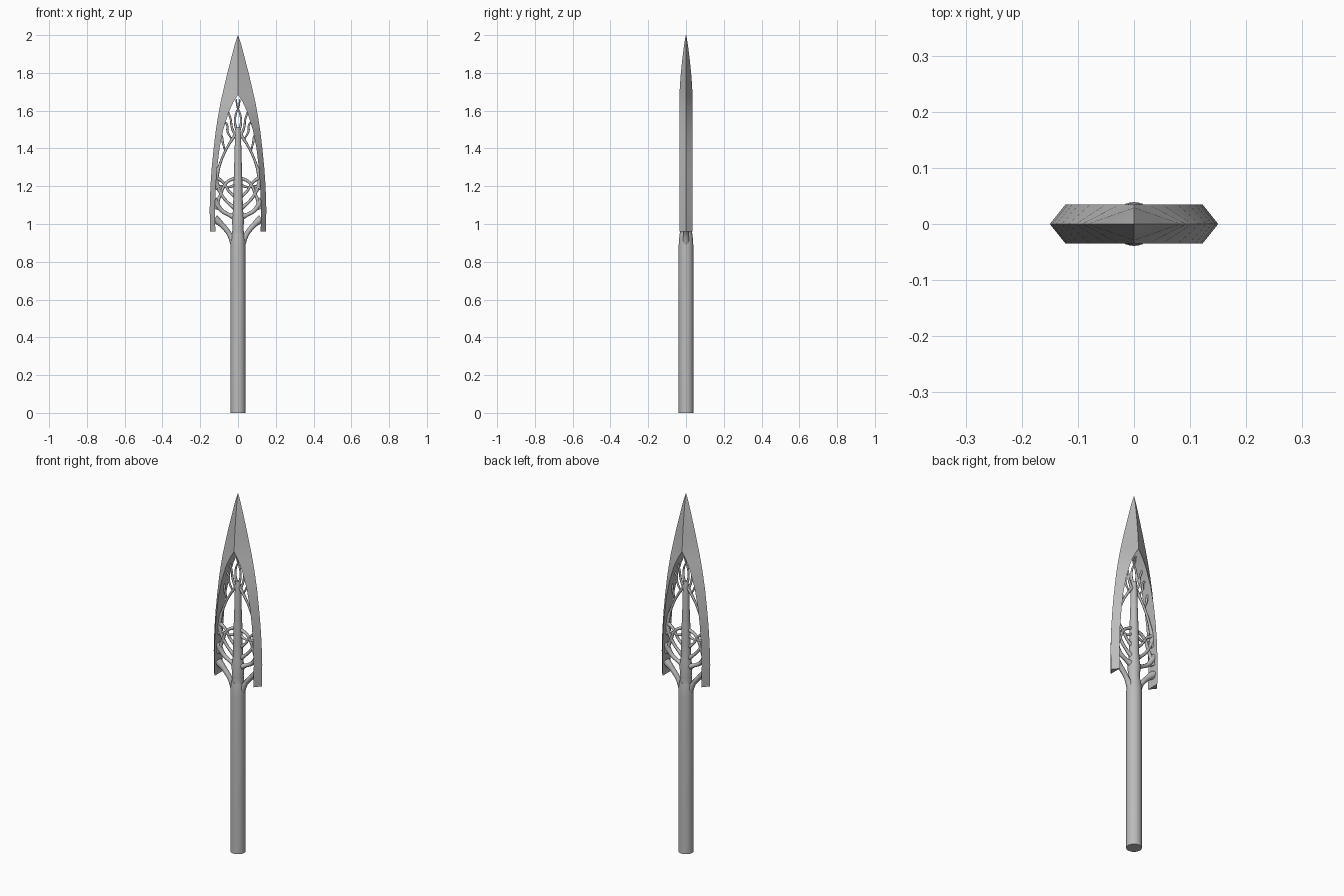
import bpy, bmesh, math
from math import cos, sin, radians

if "Cube" in bpy.data.objects:
    bpy.data.objects.remove(bpy.data.objects["Cube"], do_unlink=True)

steel = bpy.data.materials.new("grey_steel")
steel.use_nodes = True
GREY = (0.5, 0.5, 0.5, 1)
steel.diffuse_color = GREY
steel.node_tree.nodes["Principled BSDF"].inputs["Base Color"].default_value = GREY


def add_mesh(name, bm, angle):
    bmesh.ops.remove_doubles(bm, verts=bm.verts, dist=1e-5)
    bmesh.ops.recalc_face_normals(bm, faces=bm.faces)
    mesh = bpy.data.meshes.new(name)
    bm.to_mesh(mesh)
    bm.free()
    mesh.materials.append(steel)
    ob = bpy.data.objects.new(name, mesh)
    bpy.context.collection.objects.link(ob)
    bpy.ops.object.select_all(action='DESELECT')
    ob.select_set(True)
    bpy.context.view_layer.objects.active = ob
    bpy.ops.object.shade_smooth_by_angle(angle=radians(angle))
    return ob


def lathe(name, profile, sides=32):
    bm = bmesh.new()
    rings = [[bm.verts.new((r * cos(math.tau * i / sides), r * sin(math.tau * i / sides), z))
              for i in range(sides)] for r, z in profile]
    for a, b in zip(rings, rings[1:]):
        for i in range(sides):
            j = (i + 1) % sides
            bm.faces.new((a[i], a[j], b[j], b[i]))
    bm.faces.new(rings[0])
    bm.faces.new(rings[-1])
    return add_mesh(name, bm, 40)


def branches(name, paths):
    """Tapered tubes in the blade plane, each mirrored left to right."""
    curve = bpy.data.curves.new(name, 'CURVE')
    curve.dimensions = '3D'
    curve.bevel_depth = 1
    curve.bevel_resolution = 2
    curve.resolution_u = 8
    curve.use_fill_caps = True
    for path in paths:
        for side in (1, -1):
            spline = curve.splines.new('BEZIER')
            spline.bezier_points.add(len(path) - 1)
            for p, (x, z, r) in zip(spline.bezier_points, path):
                p.co = (side * x, 0, z)
                p.radius = r
                p.handle_left_type = p.handle_right_type = 'AUTO'
    curve.materials.append(steel)
    ob = bpy.data.objects.new(name, curve)
    bpy.context.collection.objects.link(ob)
    return ob


# Blade: outer edge (x, z), then inner rim or centre ridge (x, z, half thickness)
T = 0.035
BLADE = [
    (.148, .96, .120, .96, T), (.150, 1.08, .122, 1.08, T),
    (.146, 1.2, .118, 1.2, T), (.139, 1.3, .110, 1.3, T),
    (.129, 1.4, .098, 1.4, T), (.117, 1.5, .078, 1.5, T),
    (.104, 1.58, .05, 1.59, T), (.093, 1.64, .025, 1.645, T),
    (.083, 1.685, 0, 1.685, T), (.061, 1.78, 0, 1.78, .029),
    (.038, 1.87, 0, 1.87, .02), (.017, 1.95, 0, 1.95, .01),
    (.001, 2, 0, 2, .001)]
bm = bmesh.new()
for s in (1, -1):
    edge = [bm.verts.new((s * b[0], 0, b[1])) for b in BLADE]
    front = [bm.verts.new((s * b[2], -b[4], b[3])) for b in BLADE]
    back = [bm.verts.new((s * b[2], b[4], b[3])) for b in BLADE]
    for i in range(len(BLADE) - 1):
        bm.faces.new((edge[i], edge[i + 1], front[i + 1], front[i]))
        bm.faces.new((edge[i], back[i], back[i + 1], edge[i + 1]))
        if BLADE[i][2] > 0:
            bm.faces.new((front[i], front[i + 1], back[i + 1], back[i]))
    bm.faces.new((edge[0], front[0], back[0]))
    bm.faces.new((edge[-1], back[-1], front[-1]))
add_mesh("blade", bm, 25)

# Shaft and the slender stem growing out of it
lathe("shaft", [(.039, 0), (.039, .88), (.037, .92), (.033, .95)])
lathe("stem", [(.034, .92), (.029, .98), (.033, 1.03), (.027, 1.07), (.024, 1.16),
               (.022, 1.26), (.018, 1.38), (.016, 1.47), (.012, 1.51)], 20)

# Roots that join the stem to the prongs, flaring where they meet the blade
branches("lower_roots", [
    [(.018, .89, .02), (.048, .95, .013), (.085, .995, .014), (.125, 1.03, .022)],
    [(.01, 1.035, .02), (.05, 1.05, .010), (.09, 1.075, .011), (.127, 1.13, .019)],
    [(.01, 1.08, .014), (.05, 1.11, .008), (.09, 1.16, .008), (.122, 1.24, .014)]])

# Crossing arches around the stem
branches("arches", [
    [(.123, 1.08, .014), (.095, 1.15, .008), (.06, 1.22, .008), (0, 1.248, .009)],
    [(.122, 1.25, .012), (.08, 1.222, .007), (.045, 1.17, .007), (.01, 1.14, .01)],
    [(.120, 1.19, .012), (.09, 1.2, .006), (.05, 1.195, .006), (.01, 1.21, .008)]])

# Long bows sweeping from the prongs to the stem top
branches("bows", [
    [(.116, 1.24, .012), (.098, 1.31, .007), (.06, 1.40, .006), (.01, 1.48, .009)]])

# Fine twigs under the blade arch
branches("twigs", [
    [(.01, 1.46, .008), (.032, 1.51, .006), (.04, 1.56, .005), (.056, 1.60, .006)],
    [(.035, 1.45, .004), (.055, 1.49, .006), (.06, 1.53, .005), (.075, 1.54, .006)],
    [(.07, 1.39, .004), (.08, 1.43, .006), (.09, 1.47, .006), (.10, 1.475, .007)],
    [(0, 1.48, .009), (.015, 1.53, .006), (.012, 1.58, .005), (-.004, 1.62, .004),
     (-.01, 1.66, .004)]])
